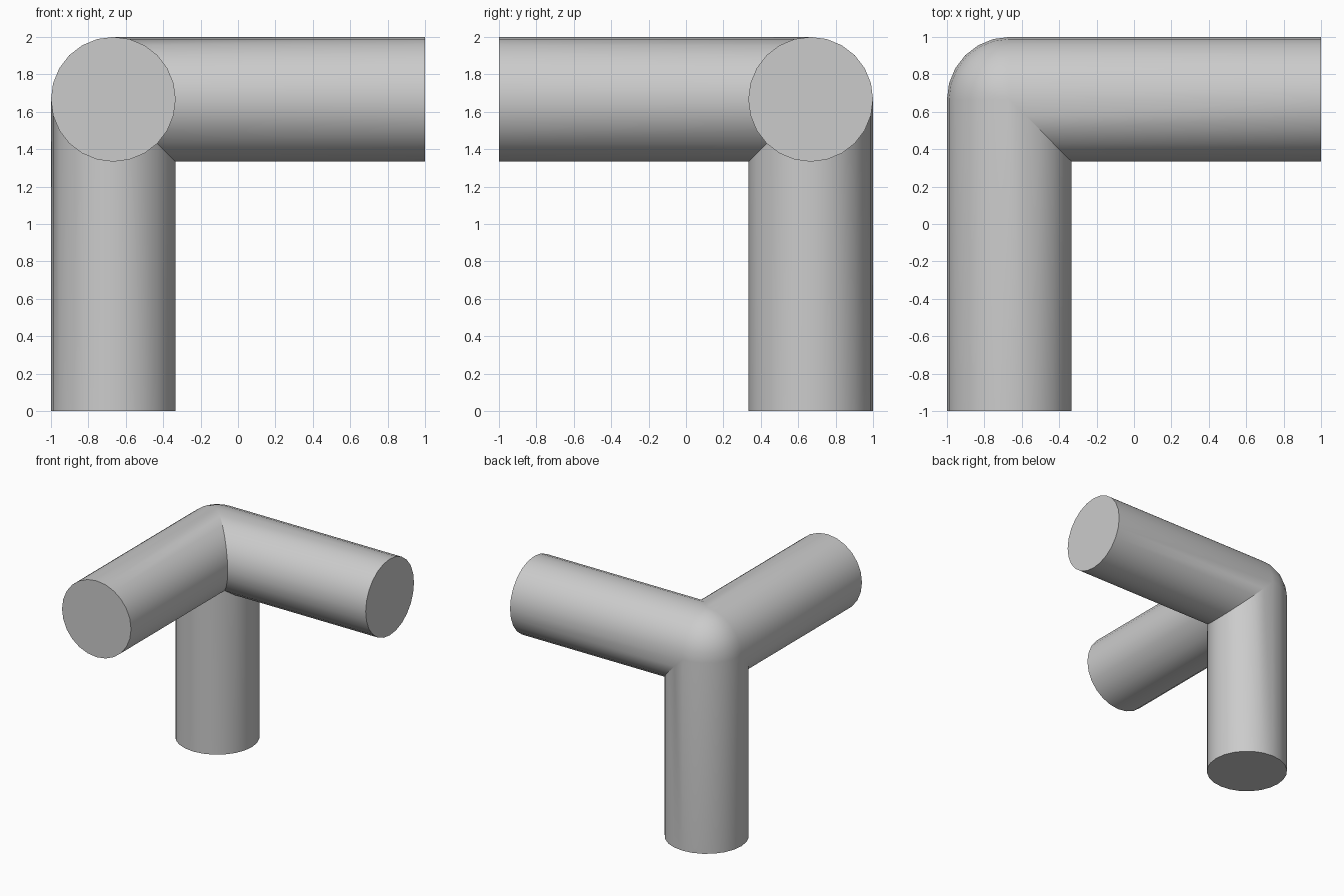
import bpy, bmesh
from math import radians
from mathutils import Matrix, Vector

if "Cube" in bpy.data.objects:
    bpy.data.objects.remove(bpy.data.objects["Cube"])

R = 1 / 3            # pipe radius
L = 5 / 3            # arm length from the joint centre
SIDES = 24

# Local axes: +X, +Y, +Z are the three arm directions, joint centre at origin
bm = bmesh.new()


def trim(verts, normals):
    """Keep only the side of each plane (through the origin) the normal points to."""
    geom = set(verts)
    for v in verts:
        geom.update(v.link_edges)
        geom.update(v.link_faces)
    for n in normals:
        res = bmesh.ops.bisect_plane(bm, geom=list(geom), dist=1e-5, plane_co=(0, 0, 0),
                                     plane_no=n, clear_inner=True)
        geom = set(g for g in res["geom"] if g.is_valid)


# Three arms, each mitred against the other two
for i in range(3):
    axis, b, c = (Vector([float(k == (i + j) % 3) for k in range(3)]) for j in range(3))
    place = Matrix((b, c, axis)).transposed().to_4x4()
    arm = bmesh.ops.create_cone(
        bm, cap_ends=True, segments=SIDES, radius1=R, radius2=R, depth=L + 0.5,
        matrix=place @ Matrix.Translation((0, 0, (L - 0.5) / 2)))
    trim(arm["verts"], [axis, axis - b, axis - c])

# Rounded outer corner: one eighth of a sphere
ball = bmesh.ops.create_uvsphere(bm, u_segments=SIDES, v_segments=SIDES // 2, radius=R)
trim(ball["verts"], [(-1, 0, 0), (0, -1, 0), (0, 0, -1)])

# Weld the pieces, then turn the arms to +x, -y and -z
bmesh.ops.remove_doubles(bm, verts=bm.verts[:], dist=1e-4)
bm.transform(Matrix.Translation((-2 / 3, 2 / 3, 5 / 3)) @ Matrix.Diagonal((1, -1, -1, 1)))
bmesh.ops.recalc_face_normals(bm, faces=bm.faces[:])

mesh = bpy.data.meshes.new("corner_pipe")
bm.to_mesh(mesh)
bm.free()
pipe = bpy.data.objects.new("corner_pipe", mesh)
bpy.context.collection.objects.link(pipe)
bpy.context.view_layer.objects.active = pipe
pipe.select_set(True)
bpy.ops.object.shade_smooth_by_angle(angle=radians(30))
